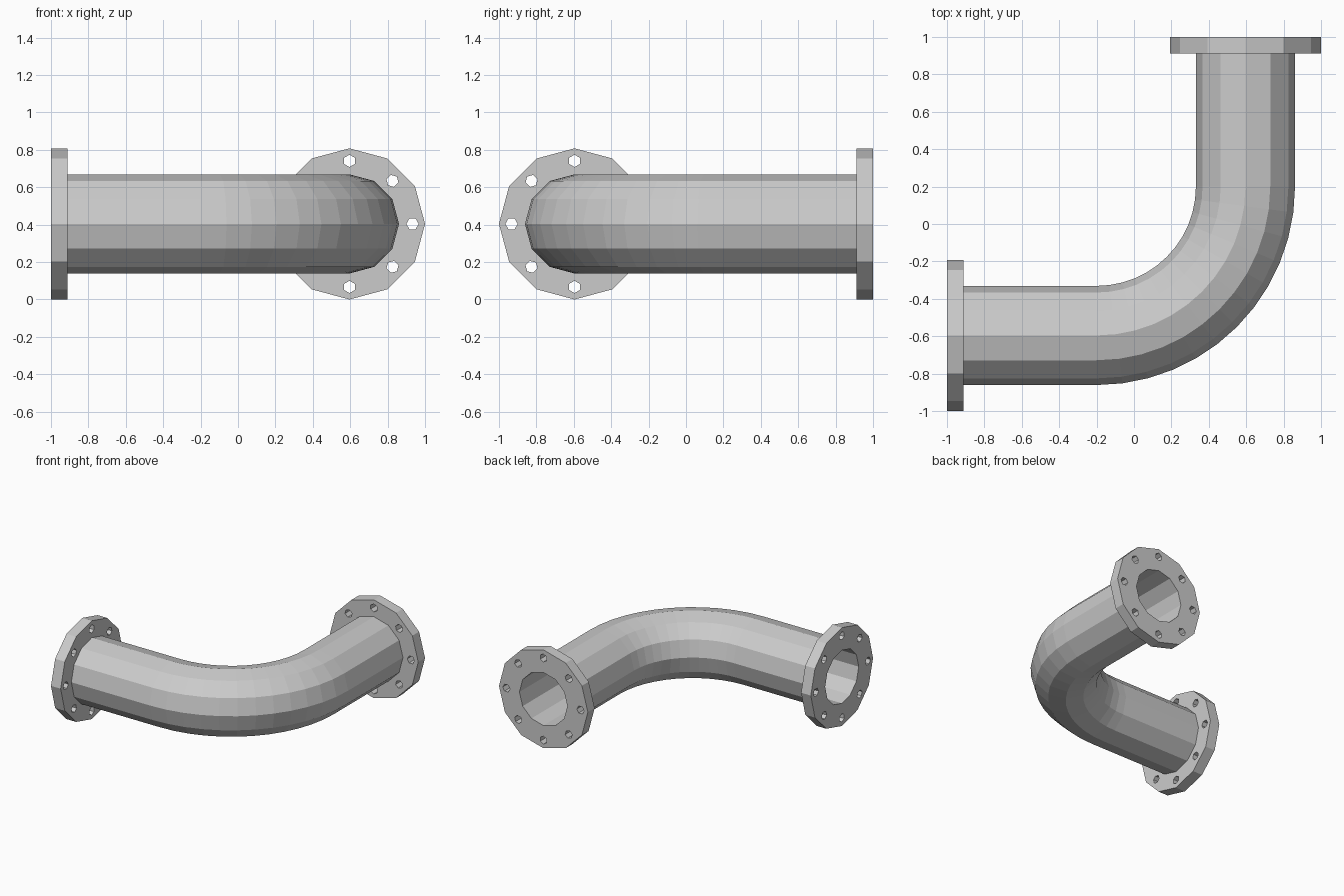
import bpy, bmesh
from math import sin, cos, pi, radians

if "Cube" in bpy.data.objects:
    bpy.data.objects.remove(bpy.data.objects["Cube"])

SIDES, BEND_STEPS = 12, 12
BEND_R, CX, CY, CZ = 0.796, -0.2, 0.2, 0.404       # bend radius, bend centre, axis height
FLANGE_R, PIPE_R, BORE_R = 0.404, 0.265, 0.218
FRONT, BACK = 0.8, 0.712                           # flange faces, measured from the bend ends


def place(t, along, side, up):
    """Point in the pipe's cross-section at bend angle t, shifted along the axis."""
    r = BEND_R + side
    return (CX + r * sin(t) + along * cos(t), CY - r * cos(t) + along * sin(t), CZ + up)


def finish(bm, name):
    bmesh.ops.recalc_face_normals(bm, faces=bm.faces)
    mesh = bpy.data.meshes.new(name)
    bm.to_mesh(mesh)
    bm.free()
    ob = bpy.data.objects.new(name, mesh)
    bpy.context.collection.objects.link(ob)
    return ob


def bridge(bm, a, b):
    n = len(a)
    for i in range(n):
        bm.faces.new((a[i], a[(i + 1) % n], b[(i + 1) % n], b[i]))


# Cast elbow: out over both flanges, then back through the bore as one closed skin
end = pi / 2
bend = [end * i / BEND_STEPS for i in range(BEND_STEPS + 1)]
stations = [(0, -FRONT, FLANGE_R), (0, -BACK, FLANGE_R), (0, -BACK, PIPE_R)]
stations += [(t, 0, PIPE_R) for t in bend]
stations += [(end, BACK, PIPE_R), (end, BACK, FLANGE_R), (end, FRONT, FLANGE_R), (end, FRONT, BORE_R)]
stations += [(t, 0, BORE_R) for t in reversed(bend)]
stations += [(0, -FRONT, BORE_R)]

bm = bmesh.new()
rings = [[bm.verts.new(place(t, s, r * sin(2 * pi * i / SIDES), r * cos(2 * pi * i / SIDES)))
          for i in range(SIDES)] for t, s, r in stations]
for k, ring in enumerate(rings):
    bridge(bm, ring, rings[(k + 1) % len(rings)])
elbow = finish(bm, "flanged_pipe_elbow")

# Bolt holes: eight hexagonal cutters through each flange
bm = bmesh.new()
for t, sign in ((0, -1), (end, 1)):
    for k in range(8):
        a = k * pi / 4
        br = 0.337 if k % 2 == 0 else 0.325
        ends = []
        for s in (FRONT + 0.03, BACK - 0.03):
            ends.append([bm.verts.new(place(t, sign * s,
                                            br * sin(a) + 0.033 * sin(a + radians(60 * j)),
                                            br * cos(a) + 0.033 * cos(a + radians(60 * j))))
                         for j in range(6)])
        bridge(bm, *ends)
        for loop in ends:
            bm.faces.new(loop)
cutter = finish(bm, "bolt_hole_cutter")
cutter.hide_render = True
cutter.display_type = 'WIRE'

holes = elbow.modifiers.new("bolt_holes", 'BOOLEAN')
holes.operation = 'DIFFERENCE'
holes.solver = 'EXACT'
holes.object = cutter
